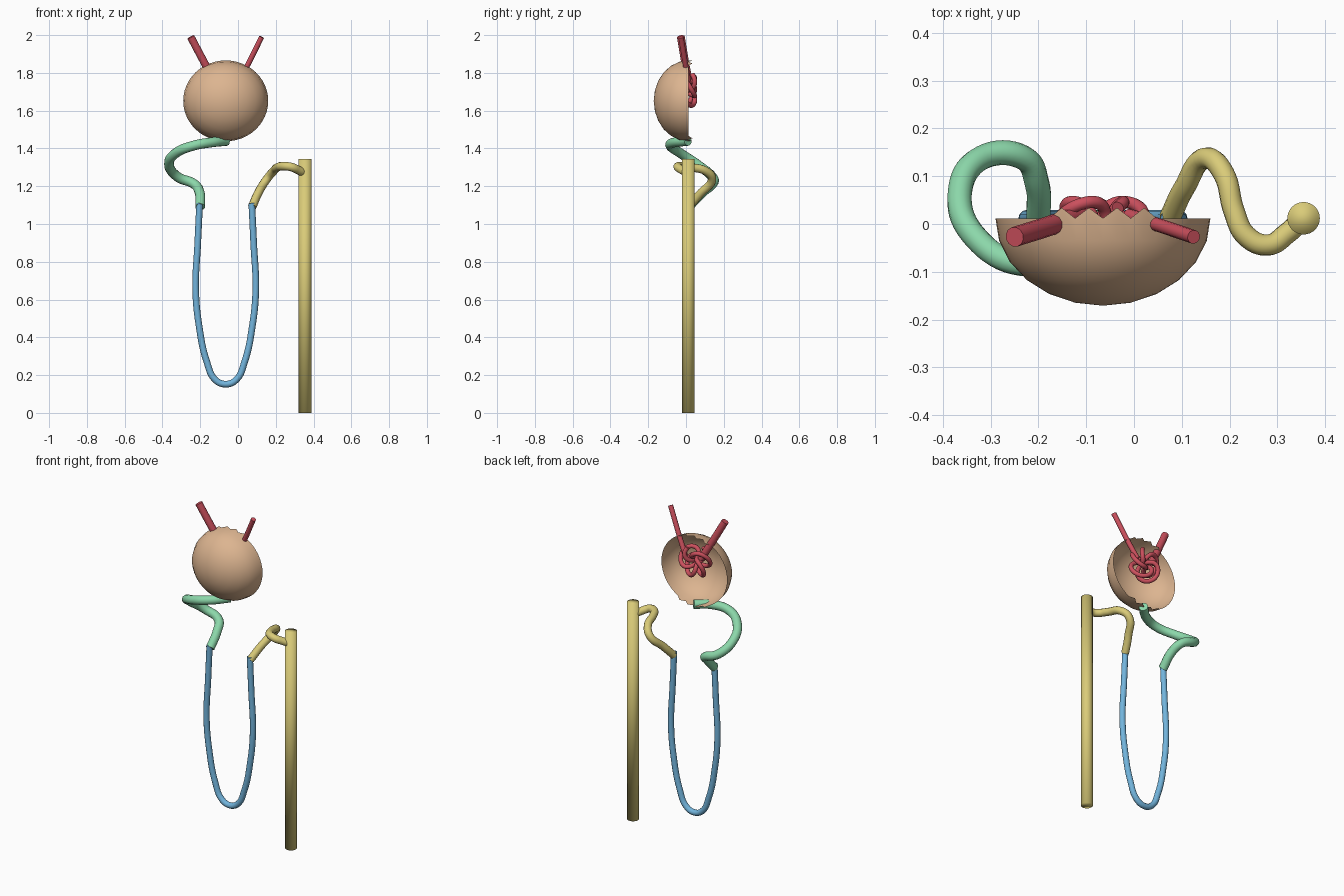
import bpy, bmesh
from math import sin, cos, pi, radians
from mathutils import Matrix, Vector

cube = bpy.data.objects.get("Cube")
if cube:
    bpy.data.objects.remove(cube, do_unlink=True)


def material(name, rgb):
    m = bpy.data.materials.new(name)
    m.use_nodes = True
    m.diffuse_color = (*rgb, 1)
    m.node_tree.nodes["Principled BSDF"].inputs["Base Color"].default_value = (*rgb, 1)
    return m


TAN = material("tan", (0.72, 0.46, 0.28))
RED = material("red", (0.60, 0.08, 0.11))
GREEN = material("green", (0.26, 0.68, 0.40))
YELLOW = material("yellow", (0.70, 0.60, 0.19))
BLUE = material("blue", (0.17, 0.46, 0.72))


def tube(name, points, radius, mat, steps=8):
    """Smooth round tube through the given points, with flat end caps."""
    cu = bpy.data.curves.new(name, "CURVE")
    cu.dimensions = "3D"
    cu.bevel_depth = radius
    cu.bevel_resolution = 4
    cu.resolution_u = steps
    cu.use_fill_caps = True
    sp = cu.splines.new("BEZIER")
    sp.bezier_points.add(len(points) - 1)
    for bp, p in zip(sp.bezier_points, points):
        bp.co = p
        bp.handle_left_type = bp.handle_right_type = "AUTO"
    cu.materials.append(mat)
    ob = bpy.data.objects.new(name, cu)
    bpy.context.collection.objects.link(ob)
    bpy.ops.object.select_all(action="DESELECT")
    ob.select_set(True)
    bpy.context.view_layer.objects.active = ob
    bpy.ops.object.convert(target="MESH")
    bpy.ops.object.shade_smooth_by_angle(angle=radians(50))
    return bpy.context.object


MID_X, MID_Y = -0.065, 0.012

# Open half capsule, with a torn rim at the top and bottom
bm = bmesh.new()
bmesh.ops.create_uvsphere(bm, u_segments=48, v_segments=12, radius=1,
                          matrix=Matrix.Rotation(pi / 2, 4, "X"))
bmesh.ops.delete(bm, geom=[v for v in bm.verts if v.co.y > 0.01], context="VERTS")
rim = sorted((v for v in bm.verts if v.co.y > -0.01), key=lambda v: v.co.x)
for side in (1, -1):
    torn = [v for v in rim if v.co.z * side > 0 and abs(v.co.x) < 0.5]
    for v in torn[::2]:
        v.co.y += 0.12
bmesh.ops.scale(bm, vec=(0.225, 0.183, 0.214), verts=bm.verts)
bmesh.ops.translate(bm, vec=(MID_X, MID_Y, 1.652), verts=bm.verts)
for f in bm.faces:
    f.smooth = True
me = bpy.data.meshes.new("capsule")
bm.to_mesh(me)
bm.free()
me.materials.append(TAN)
bpy.context.collection.objects.link(bpy.data.objects.new("capsule", me))

# Knot of fine vessels
knot = []
count = 60
for i in range(count):
    t = 0.15 + (2 * pi - 0.3) * i / (count - 1)
    r = 0.058 + 0.034 * cos(5 * t)
    knot.append((-0.07 + r * sin(3 * t), 0.008 + 0.038 * sin(5 * t),
                 1.715 + 1.05 * r * cos(3 * t)))
tube("vessel_knot", knot, 0.013, RED, steps=4)

# Vessels leading in and out of the knot
tube("wide_vessel", [(-0.25, -0.027, 1.99), (-0.165, 0.0, 1.83), (-0.115, 0.018, 1.74)],
     0.021, RED)
tube("narrow_vessel", [(0.125, -0.027, 1.99), (0.045, 0.0, 1.83), (-0.01, 0.018, 1.73)],
     0.0145, RED)

# Coiled first tube below the capsule
tube("near_coil", [(-0.06, 0.01, 1.44), (-0.14, -0.06, 1.432), (-0.235, -0.083, 1.415),
                   (-0.33, -0.03, 1.375), (-0.365, 0.06, 1.315), (-0.32, 0.138, 1.25),
                   (-0.23, 0.138, 1.21), (-0.203, 0.085, 1.165), (-0.2, 0.013, 1.09)],
     0.026, GREEN)

# Hairpin loop, mirrored about its middle
half = [(0.138, 1.11), (0.148, 0.9), (0.159, 0.65), (0.141, 0.46), (0.1, 0.27), (0.055, 0.175)]
loop = [(MID_X - x, MID_Y, z) for x, z in half] + [(MID_X, MID_Y, 0.152)]
loop += [(MID_X + x, MID_Y, z) for x, z in reversed(half)]
tube("hairpin_loop", loop, 0.0175, BLUE)

# Coiled second tube running into the duct
tube("far_coil", [(0.075, 0.013, 1.09), (0.105, 0.075, 1.16), (0.152, 0.138, 1.237),
                  (0.188, 0.105, 1.28), (0.21, 0.025, 1.3), (0.235, -0.025, 1.306),
                  (0.28, -0.044, 1.302), (0.32, -0.02, 1.285), (0.355, 0.013, 1.265)],
     0.0225, YELLOW)

# Upright collecting duct, softly shaded over its ends
bpy.ops.mesh.primitive_cylinder_add(vertices=32, radius=0.034, depth=1.345,
                                    location=(0.355, MID_Y, 0.6725))
duct = bpy.context.object
duct.name = "collecting_duct"
duct.data.materials.append(YELLOW)
bpy.ops.object.shade_smooth()
